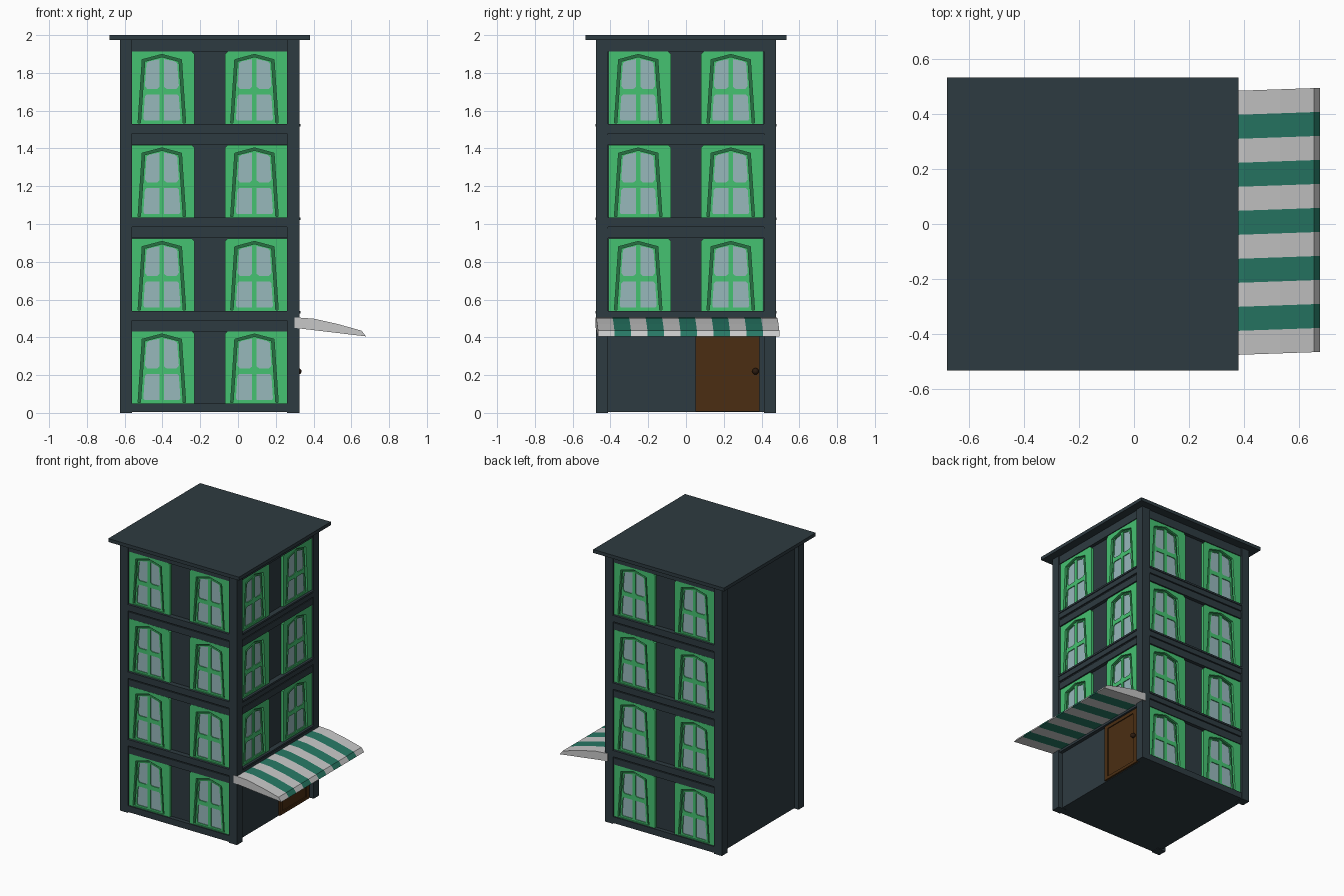
import bpy, bmesh, math
from mathutils import Matrix, Vector

if "Cube" in bpy.data.objects:
    bpy.data.objects.remove(bpy.data.objects["Cube"])


def material(name, rgb):
    m = bpy.data.materials.new(name)
    m.diffuse_color = (*rgb, 1)
    m.use_nodes = True
    m.node_tree.nodes["Principled BSDF"].inputs["Base Color"].default_value = m.diffuse_color
    return m


SLATE = material("dark slate", (0.027, 0.043, 0.052))
GREEN = material("window green", (0.06, 0.54, 0.165))
SHADE = material("dark green casing", (0.02, 0.16, 0.055))
GLASS = material("pale glass", (0.31, 0.48, 0.50))
BROWN = material("door brown", (0.07, 0.027, 0.006))
KNOB = material("knob brown", (0.025, 0.011, 0.005))
WHITE = material("awning white", (0.58, 0.58, 0.58))
TEAL = material("awning green", (0.02, 0.19, 0.13))


def add(name, bm, *mats):
    bmesh.ops.recalc_face_normals(bm, faces=bm.faces[:])
    me = bpy.data.meshes.new(name)
    bm.to_mesh(me)
    bm.free()
    for m in mats:
        me.materials.append(m)
    ob = bpy.data.objects.new(name, me)
    bpy.context.collection.objects.link(ob)
    return ob


def box(name, lo, hi, mat, M=Matrix()):
    lo, hi = Vector(lo), Vector(hi)
    bm = bmesh.new()
    bmesh.ops.create_cube(bm, size=1, matrix=M @ Matrix.Translation((lo + hi) / 2)
                          @ Matrix.Diagonal((*(hi - lo), 1)))
    return add(name, bm, mat)


def plate(name, loops, w0, w1, mat, M):
    """Flat outline (later loops are holes) extruded from depth w0 to w1."""
    cu = bpy.data.curves.new(name, 'CURVE')
    cu.dimensions, cu.fill_mode = '2D', 'BOTH'
    cu.extrude = (w1 - w0) / 2
    for pts in loops:
        s = cu.splines.new('POLY')
        s.points.add(len(pts) - 1)
        for p, (u, v) in zip(s.points, pts):
            p.co = (u, v, 0, 1)
        s.use_cyclic_u = True
    tmp = bpy.data.objects.new("tmp", cu)
    bpy.context.collection.objects.link(tmp)
    bpy.context.view_layer.update()
    me = bpy.data.meshes.new_from_object(tmp.evaluated_get(bpy.context.evaluated_depsgraph_get()))
    bpy.data.objects.remove(tmp)
    bm = bmesh.new()
    bm.from_mesh(me)
    bpy.data.meshes.remove(me)
    for f in bm.faces:
        f.material_index = 0
        f.smooth = False
    bmesh.ops.remove_doubles(bm, verts=bm.verts[:], dist=1e-5)
    bm.transform(M @ Matrix.Translation((0, 0, (w0 + w1) / 2)))
    return add(name, bm, mat)


CX = -0.15                                   # building centre in x
FLOORS = (0.05, 0.54, 1.035, 1.53)           # bottom of each window panel


def facade(deg):
    """Local x = across, y = up, z = outward from the building centre."""
    return (Matrix.Translation((CX, 0, 0)) @ Matrix.Rotation(math.radians(deg), 4, 'Z')
            @ Matrix.Rotation(math.pi / 2, 4, 'X'))


# body, corner pilasters and roof
box("body", (CX - 0.442, -0.442, 0.004), (CX + 0.442, 0.442, 1.975), SLATE)
for sx in (-1, 1):
    for sy in (-1, 1):
        c = Vector((CX + sx * 0.4425, sy * 0.4445, 0))
        box("corner_pilaster", c - Vector((0.0325, 0.0325, 0)),
            c + Vector((0.0325, 0.0325, 1.977)), SLATE)
box("roof_slab", (-0.68, -0.532, 1.975), (0.38, 0.532, 2.0), SLATE)


# window outlines, centred on x = 0, bottom at y = 0
def arch(grow):
    return [(-0.113 - grow, 0), (-0.091 - grow, 0.325 + grow * 0.7), (0, 0.349 + grow),
            (0.091 + grow, 0.325 + grow * 0.7), (0.113 + grow, 0)]


def flip(pts, s):
    return [(s * u, v) for u, v in pts]


LOW = [(0.012, 0.012), (0.092, 0.012), (0.098, 0.022), (0.09, 0.14), (0.08, 0.15), (0.012, 0.15)]
HIGH = [(0.012, 0.19), (0.024, 0.18), (0.078, 0.18), (0.09, 0.195), (0.081, 0.315),
        (0.068, 0.325), (0.012, 0.337)]
PANES = [flip(p, s) for p in (LOW, HIGH) for s in (-1, 1)]
PANEL = [(-0.165, 0), (-0.165, 0.383), (0.15, 0.383), (0.165, 0.368), (0.165, 0)]


def window(F, u, base, side):
    M = F @ Matrix.Translation((u, base, 0))
    W = M @ Matrix.Translation((-0.008, 0.006, 0))
    hole = [(a - 0.008, b + 0.006) for a, b in arch(0.013)]
    plate("window_panel", [flip(PANEL, -side), hole], 0.438, 0.462, GREEN, M)
    plate("window_casing", [arch(0.013)], 0.438, 0.446, SHADE, W)
    plate("window_glass", [arch(-0.005)], 0.445, 0.450, GLASS, W)
    plate("window_sash", [arch(0)] + PANES, 0.445, 0.456, GREEN, W)


# three decorated facades: front, right, back (left is plain)
for deg in (0, 90, 180):
    F = facade(deg)
    for i, base in enumerate(FLOORS):
        if i or deg != 90:
            for side in (-1, 1):
                window(F, side * 0.245, base, side)
        if i:
            box("lower_band", (-0.412, base - 0.108, 0.43), (0.412, base - 0.06, 0.468), SLATE, F)
            box("band_groove", (-0.412, base - 0.062, 0.43), (0.412, base - 0.048, 0.462), SLATE, F)
            box("upper_band", (-0.412, base - 0.05, 0.43), (0.412, base - 0.012, 0.474), SLATE, F)
            box("sill_ledge", (-0.412, base - 0.013, 0.43), (0.412, base, 0.48), SLATE, F)
        elif deg != 90:
            box("base_band", (-0.412, 0.004, 0.43), (0.412, base, 0.472), SLATE, F)
    box("top_band", (-0.412, 1.913, 0.43), (0.412, 1.976, 0.468), SLATE, F)

# door on the right side
R = facade(90)
plate("door_frame", [[(0.05, 0.008), (0.39, 0.008), (0.39, 0.43), (0.05, 0.43)],
                     [(0.085, 0.03), (0.355, 0.03), (0.355, 0.405), (0.085, 0.405)]],
      0.438, 0.456, BROWN, R)
box("door_panel", (0.08, 0.025, 0.436), (0.36, 0.41, 0.449), BROWN, R)
bm = bmesh.new()
bmesh.ops.create_uvsphere(bm, u_segments=12, v_segments=8, radius=0.018,
                          matrix=R @ Matrix.Translation((0.368, 0.22, 0.468)))
for f in bm.faces:
    f.smooth = True
add("door_knob", bm, KNOB)

# striped awning: profile (x, z) swept along y in eleven stripes, slightly skewed
PROFILE = [(0.30, 0.45), (0.30, 0.506), (0.40, 0.499), (0.53, 0.47), (0.655, 0.435),
           (0.677, 0.405), (0.645, 0.409)]
STRIPES = 11
bm = bmesh.new()
rings = []
for k in range(STRIPES + 1):
    y = -0.478 + 0.96 * k / STRIPES
    rings.append([bm.verts.new((x, y + 0.035 * (x - 0.31), z)) for x, z in PROFILE])
n = len(PROFILE)
for k in range(STRIPES):
    for j in range(n):
        a, b = rings[k], rings[k + 1]
        f = bm.faces.new((a[j], a[(j + 1) % n], b[(j + 1) % n], b[j]))
        f.material_index = k % 2
bm.faces.new(rings[0])
bm.faces.new(rings[-1])
add("striped_awning", bm, WHITE, TEAL)
